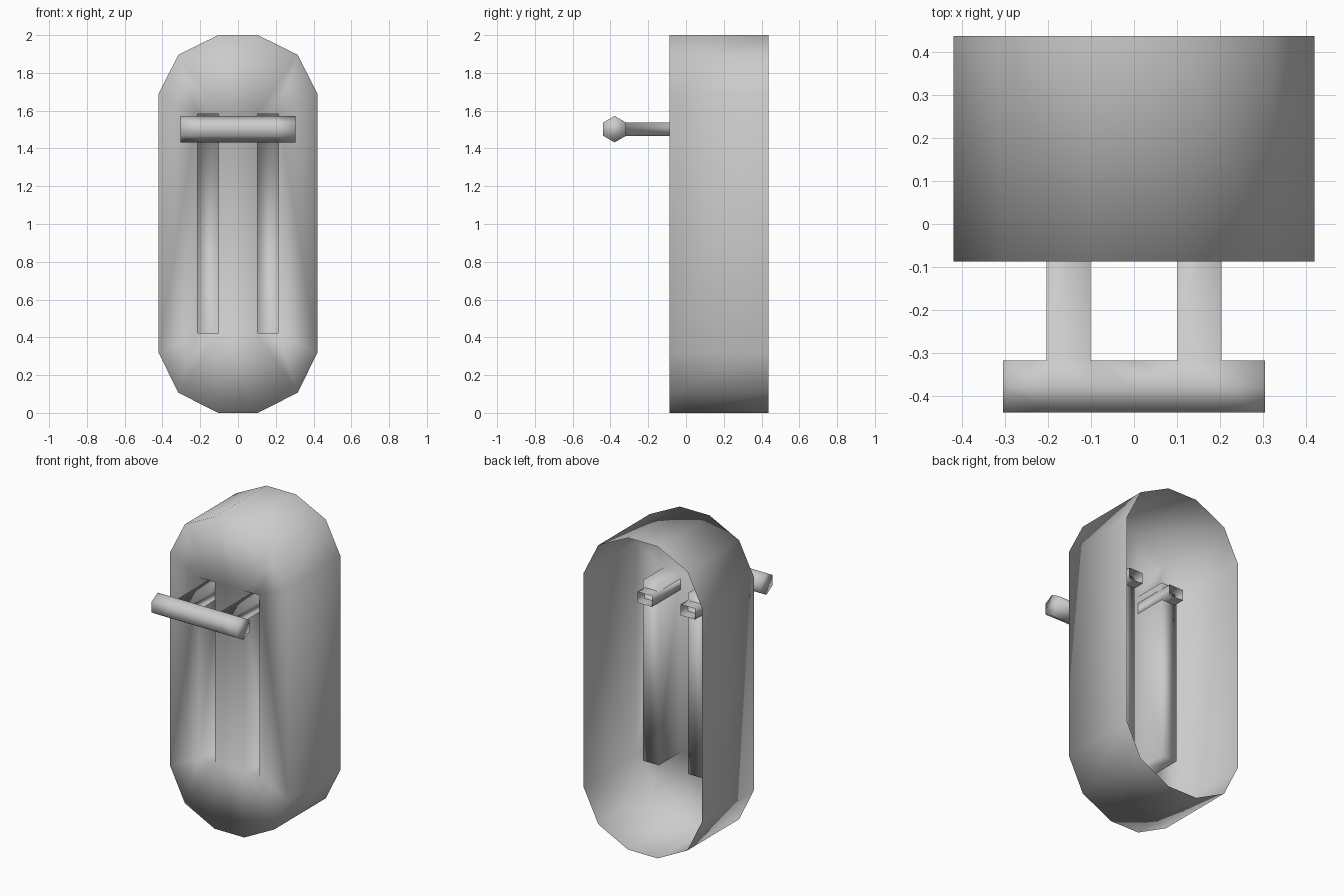
import bpy, bmesh, math
from mathutils import Vector

if "Cube" in bpy.data.objects:
    bpy.data.objects.remove(bpy.data.objects["Cube"])

FRONT, BACK = -0.087, 0.438


def finish(bm, name, recalc=True):
    if recalc:
        bmesh.ops.recalc_face_normals(bm, faces=bm.faces[:])
    mesh = bpy.data.meshes.new(name)
    bm.to_mesh(mesh)
    bm.free()
    mesh.shade_smooth()
    ob = bpy.data.objects.new(name, mesh)
    bpy.context.collection.objects.link(ob)
    return ob


def extend(bm, ring, offset):
    """Add side walls from a ring of vertices along y; returns the new ring."""
    new = [bm.verts.new(v.co + Vector((0, offset, 0))) for v in ring]
    for i in range(len(ring)):
        j = (i + 1) % len(ring)
        bm.faces.new((ring[i], ring[j], new[j], new[i]))
    return new


def loop(bm, points):
    ring = [bm.verts.new((x, FRONT, z)) for x, z in points]
    edges = [bm.edges.new((ring[i - 1], ring[i])) for i in range(len(ring))]
    return ring, edges


# housing: faceted capsule outline, open at the back, two blind slots in front
bm = bmesh.new()
half = [(0.105, 0), (0.316, 0.107), (0.42, 0.318), (0.42, 1.69), (0.316, 1.896), (0.105, 2)]
outer, edges = loop(bm, half + [(-x, z) for x, z in reversed(half)])
slots = []
for s in (-1, 1):
    ring, e = loop(bm, [(s * 0.103, 0.423), (s * 0.214, 0.423), (s * 0.214, 1.582), (s * 0.103, 1.582)])
    slots.append(ring)
    edges += e
bmesh.ops.triangle_fill(bm, edges=edges, use_beauty=True, use_dissolve=False, normal=(0, -1, 0))
extend(bm, outer, BACK - FRONT)
for ring in slots:
    bm.faces.new(extend(bm, ring, 0.215))
finish(bm, "housing")

# lever: hexagonal grip bar with two square hollow arms grown from its rear side
bm = bmesh.new()
R, CY, CZ, HALF = 0.07, -0.378, 1.502, 0.305
rings = []
for k in range(7):
    x = -HALF + k * HALF / 3
    angles = [math.radians(-30 + 60 * i) for i in range(6)]
    rings.append([bm.verts.new((x, CY + R * math.cos(a), CZ + R * math.sin(a))) for a in angles])
for k in range(6):
    a, b = rings[k], rings[k + 1]
    for i in range(6):
        quad = (a[i], a[(i + 1) % 6], b[(i + 1) % 6], b[i])
        if i == 0 and k in (1, 4):
            extend(bm, quad, 0.2 - quad[0].co.y)
        else:
            bm.faces.new(quad)
bm.faces.new(rings[0])
bm.faces.new(rings[-1])
finish(bm, "lever_handle")
